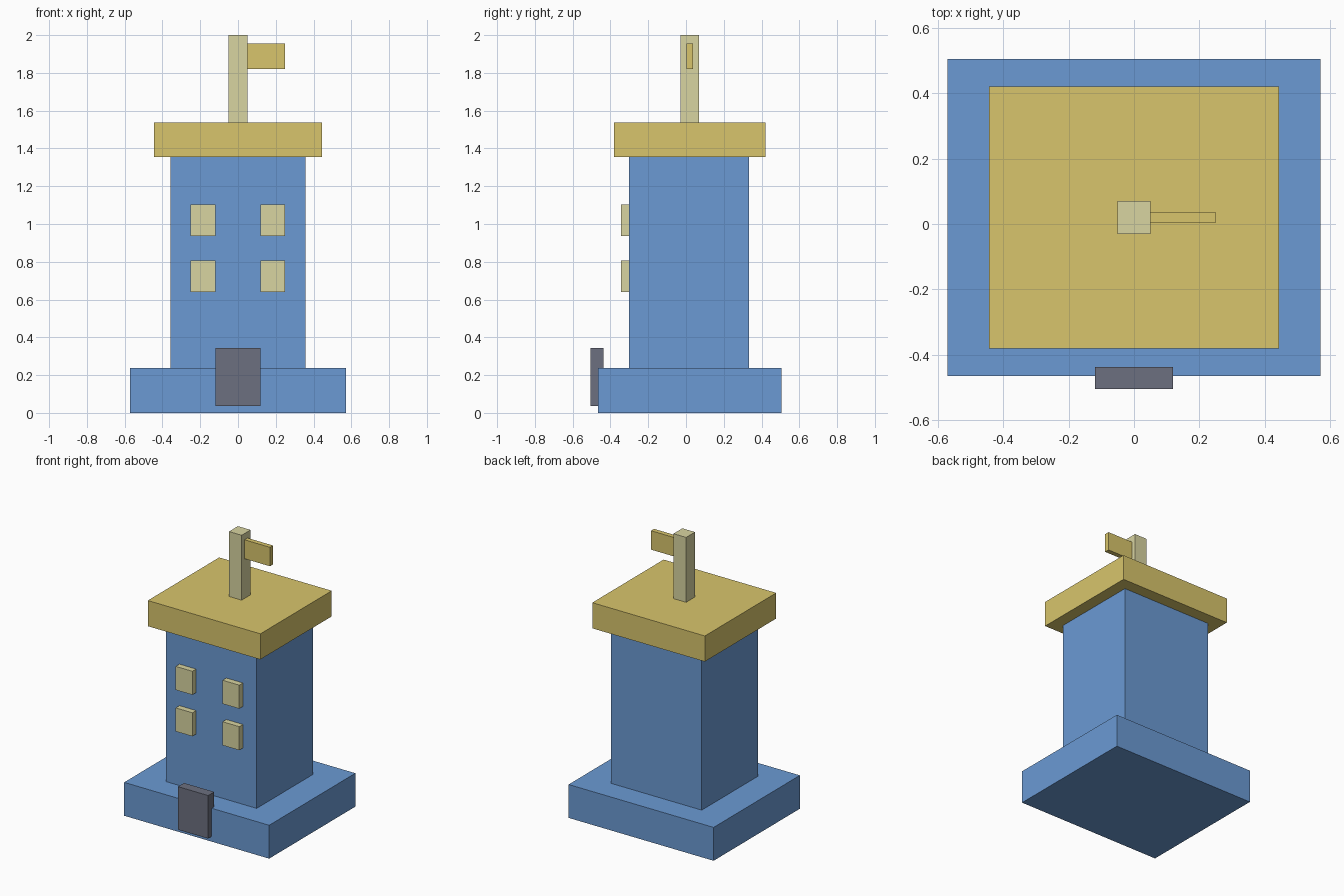
import bpy
import bmesh
from mathutils import Vector

if "Cube" in bpy.data.objects:
    bpy.data.objects.remove(bpy.data.objects["Cube"])


def material(name, rgb):
    mat = bpy.data.materials.new(name)
    mat.diffuse_color = (*rgb, 1.0)
    mat.use_nodes = True
    mat.node_tree.nodes["Principled BSDF"].inputs["Base Color"].default_value = mat.diffuse_color
    return mat


BLUE = material("blue_wall", (0.147, 0.323, 0.658))
YELLOW = material("yellow_trim", (0.69, 0.56, 0.15))
CREAM = material("cream", (0.69, 0.66, 0.355))
SLATE = material("slate", (0.15, 0.162, 0.215))


def box(name, x, y, z, mat):
    """Box from (min, max) ranges on each axis, origin at its centre."""
    lo, hi = (Vector(v) for v in zip(x, y, z))
    bm = bmesh.new()
    bmesh.ops.create_cube(bm, size=1.0)
    bmesh.ops.scale(bm, vec=hi - lo, verts=bm.verts)
    mesh = bpy.data.meshes.new(name)
    bm.to_mesh(mesh)
    bm.free()
    mesh.materials.append(mat)
    obj = bpy.data.objects.new(name, mesh)
    obj.location = (lo + hi) / 2
    bpy.context.collection.objects.link(obj)
    return obj


# Stacked tower: plinth, shaft, overhanging roof
box("base", (-0.572, 0.572), (-0.466, 0.506), (0, 0.238), BLUE)
box("tower", (-0.358, 0.358), (-0.301, 0.334), (0.238, 1.354), BLUE)
box("roof", (-0.444, 0.444), (-0.382, 0.422), (1.354, 1.537), YELLOW)

# Flagpole and flag
box("flagpole", (-0.05, 0.05), (-0.03, 0.07), (1.537, 2.0), CREAM)
box("flag", (0.05, 0.25), (0.003, 0.037), (1.82, 1.955), YELLOW)

# Door slab, partly sunk into the plinth
box("door", (-0.119, 0.119), (-0.506, -0.438), (0.037, 0.344), SLATE)

# Two rows of windows on the front
for row, z in (("lower", 0.64), ("upper", 0.936)):
    for side, x in (("left", -0.186), ("right", 0.184)):
        box(f"window_{row}_{side}", (x - 0.066, x + 0.066),
            (-0.343, -0.295), (z, z + 0.168), CREAM)
